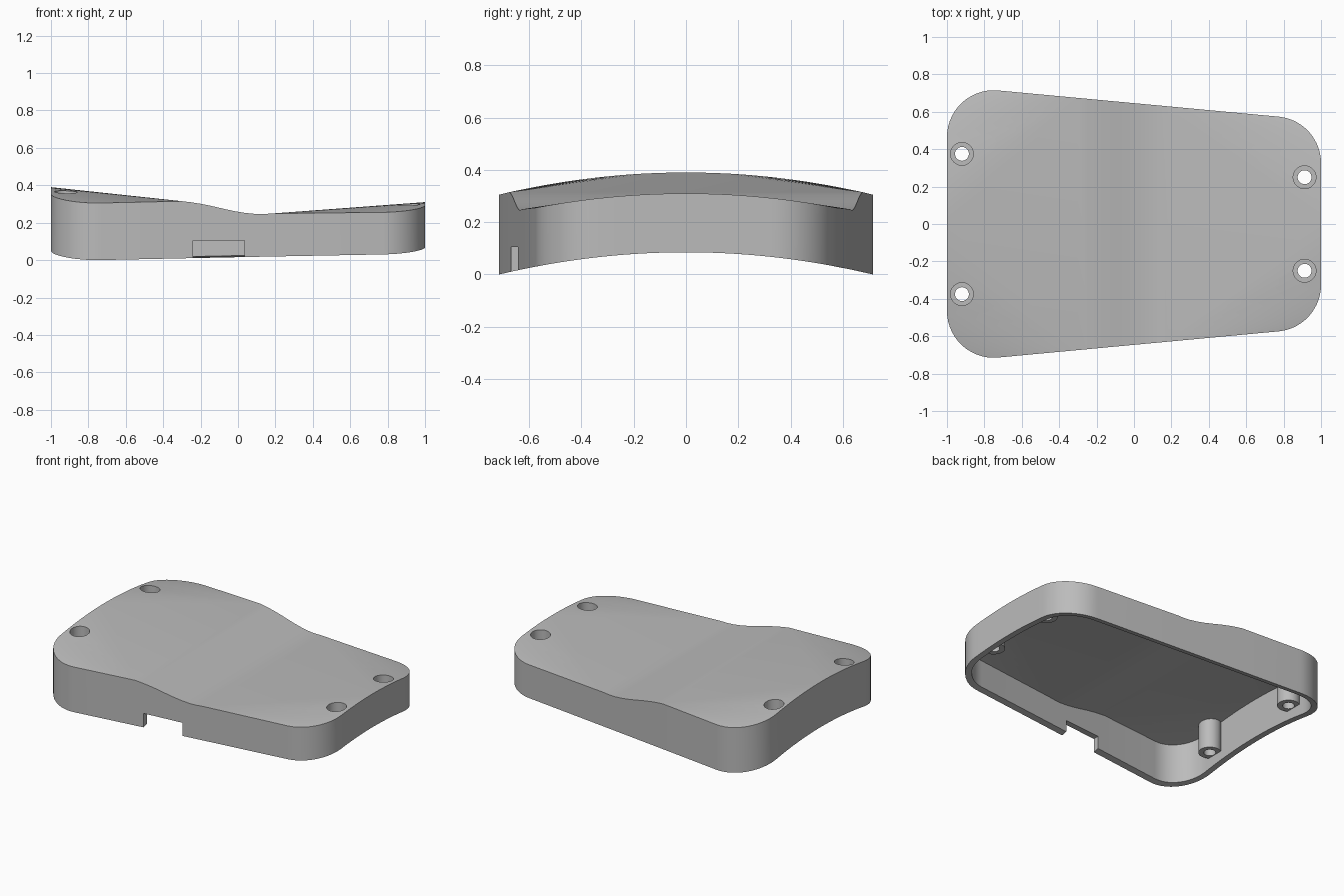
import bpy, bmesh, math
from mathutils import Vector

cube = bpy.data.objects.get("Cube")
if cube:
    bpy.data.objects.remove(cube, do_unlink=True)

grey = bpy.data.materials.new("plain_grey")
grey.use_nodes = True
COLOR = (0.5, 0.5, 0.5, 1)
grey.diffuse_color = COLOR
grey.node_tree.nodes["Principled BSDF"].inputs["Base Color"].default_value = COLOR

WALL = 0.04
RADIUS = 0.25
TILT = math.radians(84.67)
# Saddle profile across the middle of the lid: x, z
SADDLE = [(-0.3, 0.315), (-0.25, 0.309), (-0.2, 0.301), (-0.14, 0.289), (-0.08, 0.275),
          (-0.02, 0.262), (0.04, 0.252), (0.09, 0.247), (0.13, 0.246), (0.18, 0.249)]


def arch(y):
    return 0.085 * (1 - (y / 0.715) ** 2)


def half_outline(inset):
    """Half of the rim as (x, y, top z), from the left end round to the right end."""
    def corner(cx, cy, a0, a1):
        r = RADIUS - inset
        return [(cx + r * math.cos(a0 + (a1 - a0) * i / 14),
                 cy + r * math.sin(a0 + (a1 - a0) * i / 14)) for i in range(15)]
    ca = corner(-0.75, 0.465, math.pi, TILT)
    cb = corner(0.75, 0.325, TILT, 0)
    left = [(-1 + inset, 0.465 * i / 8) for i in range(8)] + ca
    right = cb + [(1 - inset, 0.325 * i / 6) for i in range(5, -1, -1)]
    (x0, y0), (x1, y1) = ca[-1], cb[0]
    pts = [(x, y, arch(y) + 0.305) for x, y in left]
    pts += [(x, y0 + (y1 - y0) * (x - x0) / (x1 - x0), z) for x, z in SADDLE]
    pts += [(x, y, arch(y) + 0.225) for x, y in right]
    return pts, len(left)


def build_shell():
    bm = bmesh.new()
    loops = []
    for inset in (0, WALL):
        half, first = half_outline(inset)
        full = half + [(x, -y, z) for x, y, z in reversed(half[1:-1])]
        top = [bm.verts.new((x, y, z - inset)) for x, y, z in full]
        low = [bm.verts.new((x, y, arch(y))) for x, y, z in full]
        n, m, last = len(full), len(half), first + len(SADDLE) - 1
        # Fans at both ends, level strips through the saddle
        for s in (1, -1):
            for i in range(first - 1):
                bm.faces.new([top[s * first], top[s * i], top[s * (i + 1)]])
            for i in range(last + 1, m - 1):
                bm.faces.new([top[s * last % n], top[s * i % n], top[s * (i + 1) % n]])
        bm.faces.new([top[first], top[-first], top[0]])
        bm.faces.new([top[last], top[-last], top[m - 1]])
        for i in range(first, last):
            bm.faces.new([top[i], top[i + 1], top[-i - 1], top[-i]])
        # Side walls
        for i in range(n):
            j = (i + 1) % n
            bm.faces.new([top[i], top[j], low[j], low[i]])
        loops.append(low)
    # Rim that joins outer and inner wall
    outer, inner = loops
    for i in range(len(outer)):
        j = (i + 1) % len(outer)
        bm.faces.new([outer[i], outer[j], inner[j], inner[i]])
    bmesh.ops.recalc_face_normals(bm, faces=bm.faces)
    mesh = bpy.data.meshes.new("case_shell")
    bm.to_mesh(mesh)
    bm.free()
    mesh.materials.append(grey)
    obj = bpy.data.objects.new("case_shell", mesh)
    bpy.context.collection.objects.link(obj)
    return obj


shell = build_shell()
bpy.context.view_layer.objects.active = shell


def combine(tool, operation):
    tool.hide_render = True
    tool.data.materials.append(grey)
    bpy.context.view_layer.objects.active = shell
    mod = shell.modifiers.new("cut", 'BOOLEAN')
    mod.operation, mod.object, mod.solver = operation, tool, 'EXACT'
    bpy.ops.object.modifier_apply(modifier=mod.name)
    bpy.data.objects.remove(tool, do_unlink=True)


def cylinder(x, y, r, z0, z1):
    bpy.ops.mesh.primitive_cylinder_add(vertices=40, radius=r, depth=z1 - z0,
                                        location=(x, y, (z0 + z1) / 2))
    return bpy.context.object


# Screw bosses with recessed heads and through holes
for x, y, top in ((-0.92, 0.375, 0.34), (0.912, 0.25, 0.27)):
    for side in (1, -1):
        combine(cylinder(x, y * side, 0.07, 0.13, top), 'UNION')
        combine(cylinder(x, y * side, 0.061, 0.2, 0.6), 'DIFFERENCE')
        combine(cylinder(x, y * side, 0.037, -0.1, 0.6), 'DIFFERENCE')

# Cable notch in the front wall
bpy.ops.mesh.primitive_cube_add(size=1, location=(-0.102, -0.65, 0.0))
notch = bpy.context.object
notch.scale = (0.275, 0.16, 0.21)
combine(notch, 'DIFFERENCE')

bpy.ops.object.select_all(action='DESELECT')
shell.select_set(True)
bpy.context.view_layer.objects.active = shell
bpy.ops.object.shade_smooth_by_angle(angle=math.radians(25))
